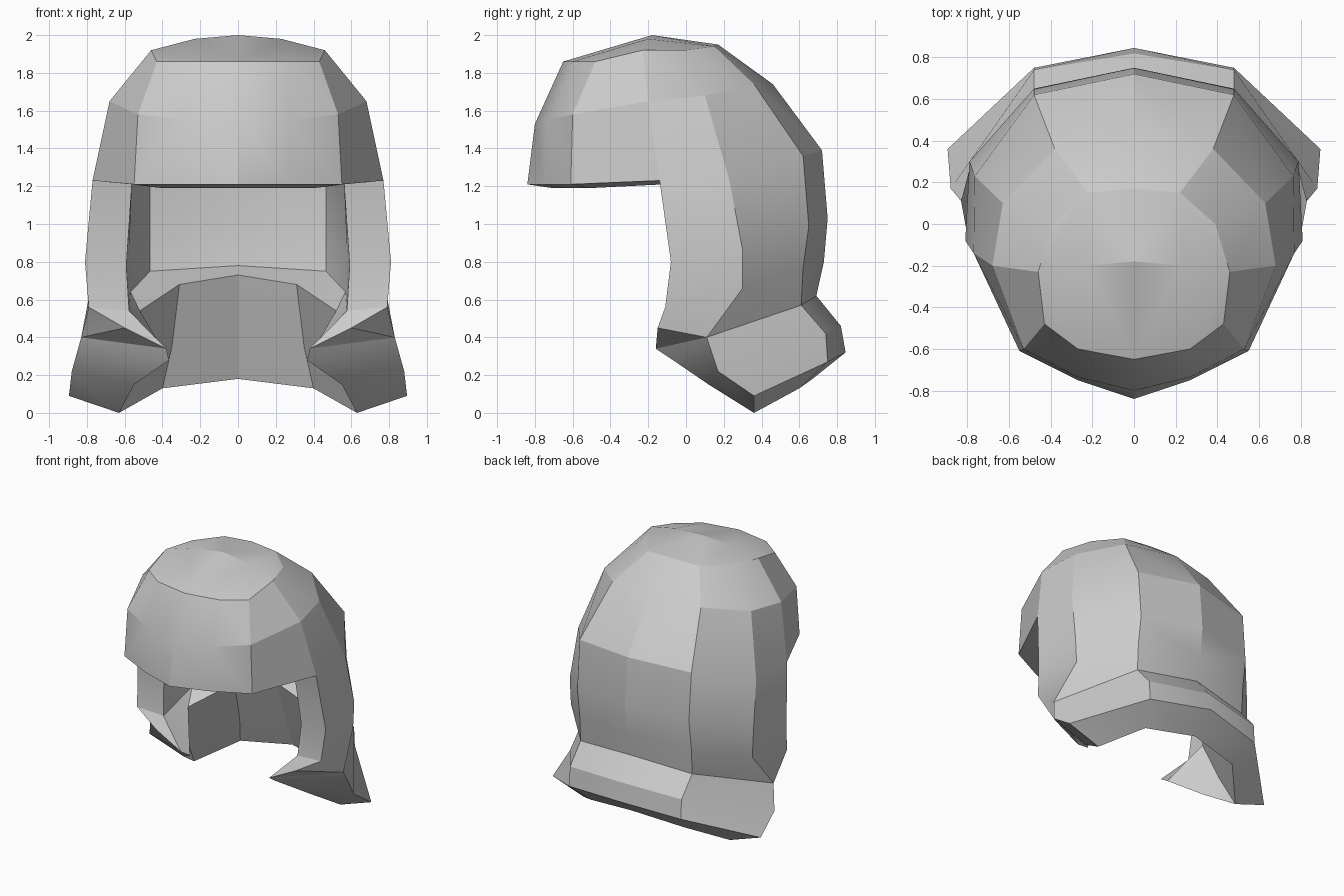
import bpy, bmesh

if "Cube" in bpy.data.objects:
    bpy.data.objects.remove(bpy.data.objects["Cube"])

bm = bmesh.new()


def face(*pts):
    bm.faces.new([bm.verts.new(p) for p in pts])


def strip(a, b):
    # quads between two rows of equal length
    for i in range(len(a) - 1):
        face(a[i], a[i + 1], b[i + 1], b[i])


def inner(row):
    # lining point belonging to each outer point, wide at the back corners
    return [(x * (.97 if x < .5 and y > .3 else .73), y * .84,
             1.2 + (z - 1.2) * .81 if z > 1.25 else z - .02) for x, y, z in row]


def cap(top, ring):
    a, b = top
    face(ring[0], ring[1], b, a)
    face(ring[1], ring[2], ring[3], b)
    face(ring[3], ring[4], ring[5], b)
    face(ring[5], ring[6], a, b)


# half rings of the dome, front centre to back centre
top = [(0, -.18, 2), (.23, -.2, 1.98)]
crown = [(0, -.65, 1.86), (.27, -.6, 1.86), (.43, -.48, 1.86), (.46, -.23, 1.92),
         (.39, 0, 1.92), (.22, .15, 1.94), (0, .17, 1.95)]
temple = [(0, -.8, 1.53), (.27, -.735, 1.55), (.53, -.6, 1.58), (.68, -.2, 1.65),
          (.63, .1, 1.68), (.38, .36, 1.74), (0, .46, 1.74)]
brow = [(0, -.84, 1.21), (.27, -.75, 1.21), (.55, -.61, 1.21), (.77, -.14, 1.23),
        (.765, .23, 1.23), (.48, .62, 1.36), (0, .72, 1.39)]

# rings of the cheek and neck, front edge to back centre
cheek = [(.81, -.08, .8), (.79, .3, .86), (.48, .65, .99), (0, .75, 1.03)]
jaw = [(.79, -.11, .56), (.78, .3, .66), (.48, .62, .77), (0, .73, .8)]

# neck flare rings, side to back centre
flare = [[(.83, .11, .4), (.48, .61, .57), (0, .69, .62)],
         [(.88, .17, .22), (.48, .74, .42), (0, .82, .46)],
         [(.895, .36, .09), (.48, .75, .27), (0, .845, .32)],
         [(.63, .36, 0), (.4, .6, .13), (0, .67, .18)]]
chin, tip, under, edge = (.6, -.15, .45), (.38, -.16, .34), (.365, -.07, .28), (.55, .12, .15)

# dome and cheeks, outside and lining
for f in (list, inner):
    cap(f(top), f(crown))
    strip(f(crown), f(temple))
    strip(f(temple), f(brow))
    strip(f(brow[3:]), f(cheek))
    strip(f(cheek), f(jaw))

# rim round the face opening
rim = brow[:4] + [cheek[0], jaw[0]]
strip(rim, inner(rim))

# outside of the neck flare
strip(jaw[1:], flare[0])
for a, b in zip(flare, flare[1:]):
    strip(a, b)

# pointed cheek ends
lining = inner(jaw)
side, low = flare[0][0], flare[1][0]
face(jaw[0], jaw[1], side, chin)
face(jaw[0], chin, tip, lining[0])
face(chin, side, tip)
face(side, low, under, tip)
face(low, edge, under)
face(low, flare[2][0], flare[3][0], edge)

# ridge inside the neck, and the inside of the flare below it
ridge = [(.52, .13, .54), (.31, .4, .68), (0, .48, .73)]
roll = [(.6, .22, .26), (.35, .52, .35), (0, .6, .38)]
strip(lining[1:], ridge)
strip(ridge, roll)
strip(roll, flare[3])
face(lining[0], lining[1], ridge[0])
face(lining[0], ridge[0], under, tip)
face(ridge[0], roll[0], edge, under)
face(roll[0], flare[3][0], edge)

bmesh.ops.remove_doubles(bm, verts=bm.verts, dist=.002)
bmesh.ops.recalc_face_normals(bm, faces=bm.faces)
mesh = bpy.data.meshes.new("helmet")
bm.to_mesh(mesh)
bm.free()
helmet = bpy.data.objects.new("helmet", mesh)
bpy.context.collection.objects.link(helmet)

# mirrored half, with sharp creases kept
bpy.context.view_layer.objects.active = helmet
helmet.select_set(True)
helmet.modifiers.new("mirror", 'MIRROR')
bpy.ops.object.modifier_apply(modifier="mirror")
bpy.ops.object.shade_smooth_by_angle(angle=.38)
